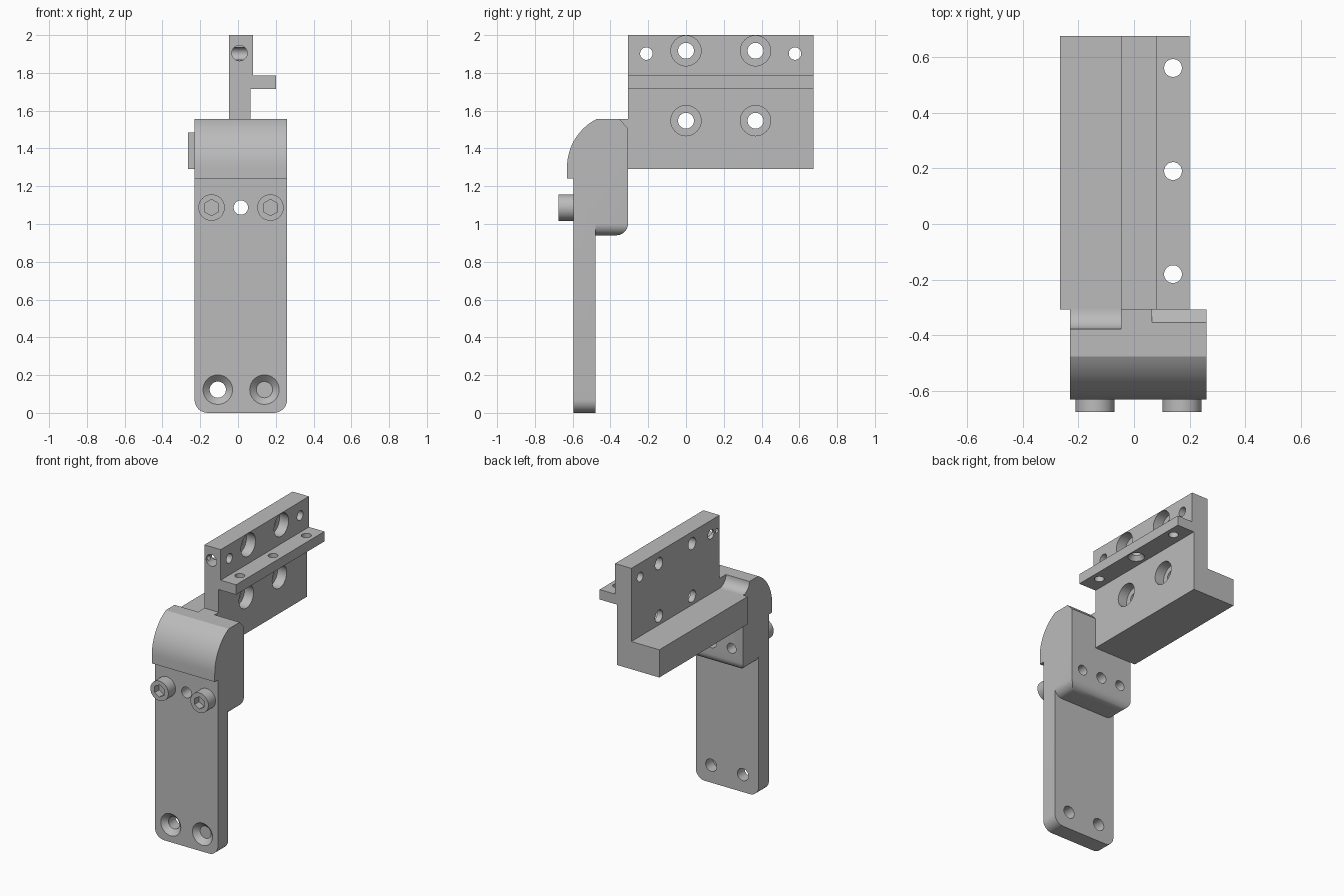
import bpy, bmesh, math
from mathutils import Matrix, Vector

cube = bpy.data.objects.get("Cube")
if cube:
    bpy.data.objects.remove(cube, do_unlink=True)

grey = bpy.data.materials.new("plain grey")
grey.use_nodes = True
COLOUR = (0.5, 0.5, 0.5, 1)
grey.diffuse_color = COLOUR
grey.node_tree.nodes["Principled BSDF"].inputs["Base Color"].default_value = COLOUR


def make(name, bm):
    bmesh.ops.recalc_face_normals(bm, faces=bm.faces)
    mesh = bpy.data.meshes.new(name)
    bm.to_mesh(mesh)
    bm.free()
    mesh.materials.append(grey)
    ob = bpy.data.objects.new(name, mesh)
    bpy.context.collection.objects.link(ob)
    return ob


def prism(points, axis, lo, hi):
    """Extrude a 2D profile along x (points are y,z) or y (points are x,z)."""
    bm = bmesh.new()
    place = (lambda a, b: (lo, a, b)) if axis == "x" else (lambda a, b: (a, lo, b))
    face = bm.faces.new([bm.verts.new(place(a, b)) for a, b in points])
    shift = Vector((hi - lo, 0, 0)) if axis == "x" else Vector((0, hi - lo, 0))
    new = bmesh.ops.extrude_face_region(bm, geom=[face])["geom"]
    bmesh.ops.translate(bm, vec=shift, verts=[v for v in new if isinstance(v, bmesh.types.BMVert)])
    return bm


def rod(start, end, r1, r2=None, sides=40):
    """Cylinder or cone between two points."""
    start, end = Vector(start), Vector(end)
    way = end - start
    bm = bmesh.new()
    turn = way.to_track_quat("Z", "Y").to_matrix().to_4x4()
    bmesh.ops.create_cone(bm, cap_ends=True, segments=sides, radius1=r1,
                          radius2=r1 if r2 is None else r2, depth=way.length,
                          matrix=Matrix.Translation((start + end) / 2) @ turn)
    return bm


def bevel(bm, test, radius):
    edges = [e for e in bm.edges if test(*(v.co for v in e.verts))]
    bmesh.ops.bevel(bm, geom=edges, offset=radius, segments=8, profile=0.5, affect="EDGES")


def combine(ob, bm, operation="DIFFERENCE"):
    tool = make("cutter", bm)
    mod = ob.modifiers.new("combine", "BOOLEAN")
    mod.operation, mod.solver, mod.object = operation, "EXACT", tool
    bpy.context.view_layer.objects.active = ob
    bpy.ops.object.modifier_apply(modifier=mod.name)
    bpy.data.objects.remove(tool, do_unlink=True)


def smooth(ob):
    bpy.ops.object.select_all(action="DESELECT")
    ob.select_set(True)
    bpy.context.view_layer.objects.active = ob
    bpy.ops.object.shade_smooth_by_angle(angle=math.radians(25))


LEFT, RIGHT = 0.26, -0.23
FRONT, BACK, JOINT, END = -0.595, -0.48, -0.307, 0.675

# Knuckle block with curved nose and rounded underside
nose = [(-0.343 - 0.287 * math.cos(a), 1.30 + 0.287 * math.sin(a))
        for a in (math.radians(62.6 * i / 14) for i in range(15))]
bm = prism([(BACK, 0.94), (BACK, 1.24), (-0.63, 1.24)] + nose + [(JOINT, 1.555), (JOINT, 0.94)],
           "x", RIGHT, LEFT)
bevel(bm, lambda a, b: max(a.z, b.z) < 0.95 and max(a.y, b.y) > JOINT - 0.01, 0.062)
arm = make("support_arm", bm)

# Long plate with rounded lower corners
bm = prism([(FRONT, 0), (BACK, 0), (BACK, 1.24), (FRONT, 1.24)], "x", RIGHT, LEFT)
bevel(bm, lambda a, b: max(a.z, b.z) < 0.01 and abs(a.x - b.x) < 0.01, 0.07)
combine(arm, bm, "UNION")

# Relief chamfer and concave groove beside the rail
combine(arm, prism([(-0.355, 1.557), (-0.29, 1.57), (-0.29, 1.49)], "x", 0.065, 0.4))
combine(arm, rod((-0.4, JOINT, 1.555), (-0.047, JOINT, 1.555), 0.07))

# Countersunk holes at the foot
for x in (-0.107, 0.14):
    combine(arm, rod((x, -0.7, 0.123), (x, -0.4, 0.123), 0.043))
    combine(arm, rod((x, FRONT - 0.01, 0.123), (x, FRONT + 0.035, 0.123), 0.088, 0.043))

# Centre hole, blind screw holes and socket screws
combine(arm, rod((0.015, -0.7, 1.087), (0.015, -0.2, 1.087), 0.038))
for side, x in (("right", -0.14), ("left", 0.172)):
    combine(arm, rod((x, -0.42, 1.087), (x, -0.2, 1.087), 0.035))
    screw = make("socket_screw_" + side, rod((x, -0.675, 1.087), (x, FRONT + 0.01, 1.087), 0.07))
    combine(screw, rod((x, -0.7, 1.087), (x, -0.625, 1.087), 0.043, sides=6))
    smooth(screw)
smooth(arm)

# Rail: web, side shelf and lower flange in one profile
rail = make("rail_bracket", prism(
    [(-0.265, 1.29), (0.065, 1.29), (0.065, 1.715), (0.2, 1.715), (0.2, 1.785),
     (0.08, 1.785), (0.08, 2.0), (-0.047, 2.0), (-0.047, 1.485), (-0.265, 1.485)],
    "y", JOINT, END))

# Counterbored bolt holes through the web
for y in (0.0, 0.368):
    for z, face in ((1.917, 0.08), (1.547, 0.065)):
        combine(rail, rod((-0.2, y, z), (0.2, y, z), 0.042))
        combine(rail, rod((face - 0.07, y, z), (0.2, y, z), 0.08))

# Small pin holes, front hole and its tiny side hole
for y in (-0.21, 0.577):
    combine(rail, rod((-0.2, y, 1.902), (0.2, y, 1.902), 0.033))
combine(rail, rod((0.008, -0.4, 1.905), (0.008, -0.21, 1.905), 0.041))
combine(rail, rod((-0.2, -0.277, 1.902), (0.008, -0.277, 1.902), 0.015))

# Shelf holes, the middle one countersunk from below
for y in (-0.18, 0.19, 0.56):
    combine(rail, rod((0.14, y, 1.6), (0.14, y, 1.9), 0.032))
combine(rail, rod((0.14, 0.19, 1.705), (0.14, 0.19, 1.745), 0.062, 0.032))
smooth(rail)
